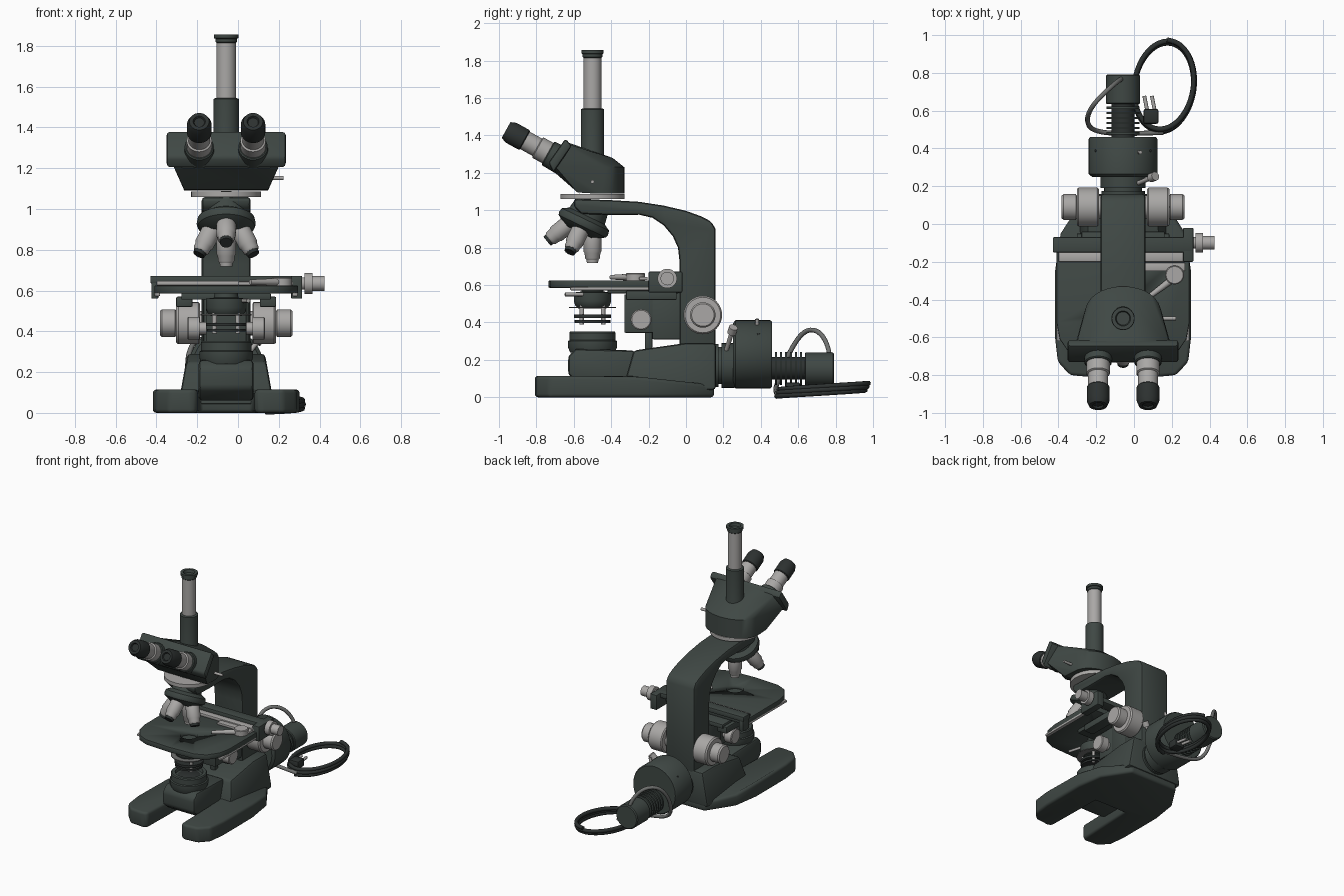
import bpy, bmesh, math
from mathutils import Vector, Matrix

if "Cube" in bpy.data.objects:
    bpy.data.objects.remove(bpy.data.objects["Cube"])

CX = -0.058      # x of the optical axis
AY = -0.5        # y of the optical axis


def material(name, rgb):
    m = bpy.data.materials.new(name)
    m.diffuse_color = (*rgb, 1)
    m.use_nodes = True
    m.node_tree.nodes["Principled BSDF"].inputs["Base Color"].default_value = m.diffuse_color
    return m


DARK = material("dark_green_grey_enamel", (0.050, 0.064, 0.058))
BLACK = material("black_fittings", (0.026, 0.031, 0.030))
LIGHT = material("satin_metal", (0.40, 0.39, 0.38))
GREY = material("grey_cable", (0.16, 0.165, 0.16))


def finish(name, bm, mat, bevel=0.0, segs=2):
    bmesh.ops.recalc_face_normals(bm, faces=bm.faces)
    if bevel:
        edges = [e for e in bm.edges if e.calc_face_angle(0) > math.radians(32)]
        bmesh.ops.bevel(bm, geom=edges, offset=bevel, segments=segs, profile=0.5,
                        affect='EDGES', clamp_overlap=True)
    me = bpy.data.meshes.new(name)
    bm.to_mesh(me)
    bm.free()
    me.materials.append(mat)
    ob = bpy.data.objects.new(name, me)
    bpy.context.collection.objects.link(ob)
    bpy.ops.object.select_all(action='DESELECT')
    ob.select_set(True)
    bpy.context.view_layer.objects.active = ob
    bpy.ops.object.shade_smooth_by_angle(angle=math.radians(35))
    return ob


def prism(name, pts, axis, lo, hi, mat, bevel=0.0, tweak=None, segs=2):
    """Extrude a closed outline: axis X takes (y,z), Z takes (x,y)."""
    place = {'X': lambda p, t: (t, p[0], p[1]), 'Z': lambda p, t: (p[0], p[1], t)}[axis]
    bm = bmesh.new()
    a = [bm.verts.new(place(p, lo)) for p in pts]
    b = [bm.verts.new(place(p, hi)) for p in pts]
    bm.faces.new(a)
    bm.faces.new(b)
    for i in range(len(pts)):
        j = (i + 1) % len(pts)
        bm.faces.new((a[i], a[j], b[j], b[i]))
    if tweak:
        for v in bm.verts:
            tweak(v.co)
    return finish(name, bm, mat, bevel, segs)


def box(name, x, y, z, mat, bevel=0.006):
    return prism(name, [(x[0], y[0]), (x[1], y[0]), (x[1], y[1]), (x[0], y[1])], 'Z', *z, mat, bevel)


def lathe(name, origin, direction, profile, mat, n=32):
    """Turned part: profile is (distance along axis, radius)."""
    q = Vector(direction).to_track_quat('Z', 'Y')
    bm = bmesh.new()
    rings = [[bm.verts.new(Vector(origin) + q @ Vector((r * math.cos(k * math.tau / n),
              r * math.sin(k * math.tau / n), t))) for k in range(n)] for t, r in profile]
    for a, b in zip(rings, rings[1:]):
        for k in range(n):
            j = (k + 1) % n
            bm.faces.new((a[k], a[j], b[j], b[k]))
    bm.faces.new(rings[0])
    bm.faces.new(rings[-1])
    return finish(name, bm, mat)


def cable(name, pts, radius, mat):
    cu = bpy.data.curves.new(name, 'CURVE')
    cu.dimensions = '3D'
    cu.bevel_depth, cu.bevel_resolution, cu.resolution_u = radius, 2, 6
    cu.use_fill_caps = True
    sp = cu.splines.new('NURBS')
    sp.points.add(len(pts) - 1)
    for p, co in zip(sp.points, pts):
        p.co = (*co, 1)
    sp.use_endpoint_u, sp.order_u = True, 3
    cu.materials.append(mat)
    ob = bpy.data.objects.new(name, cu)
    bpy.context.collection.objects.link(ob)
    bpy.ops.object.select_all(action='DESELECT')
    ob.select_set(True)
    bpy.context.view_layer.objects.active = ob
    bpy.ops.object.convert(target='MESH')


UP, DOWN, BACK = (0, 0, 1), (0, 0, -1), (0, 1, 0)


# Horseshoe foot
def foot_slope(co):
    if co.z > 0.05:
        co.z = 0.115 - 0.05 * max(0, (co.y + 0.3) / 0.46)


half = [(0.13, -0.33), (0.14, -0.79), (0.17, -0.81), (0.28, -0.80), (0.345, -0.73), (0.36, -0.60),
        (0.36, -0.25), (0.33, -0.05), (0.20, 0.15)]
outline = [(CX + u, y) for u, y in half] + [(CX - u, y) for u, y in reversed(half)]
prism("horseshoe_foot", outline, 'Z', 0, 0.11, DARK, 0.035, foot_slope, 3)


# Body under the arm, tapering upward
def body_taper(co):
    co.x = CX + (co.x - CX) * (1 - 0.8 * max(0, co.z - 0.05))


prism("base_body", [(-0.34, 0.04), (-0.28, 0.25), (0.0, 0.29), (0.16, 0.29), (0.16, 0.04)],
      'X', CX - 0.235, CX + 0.235, DARK, 0.018, body_taper)
prism("lamp_exit_block", [(-0.55, 0.06), (-0.63, 0.12), (-0.63, 0.22), (-0.59, 0.26), (-0.27, 0.25),
      (-0.27, 0.06)], 'X', CX - 0.135, CX + 0.135, DARK, 0.02)
lathe("field_lens_ring", (CX, AY, 0), UP, [(0.24, 0.12), (0.27, 0.132), (0.30, 0.132), (0.305, 0.124),
      (0.345, 0.124), (0.352, 0.118), (0.352, 0.095), (0.33, 0.09)], DARK, 40)
lathe("field_lens", (CX, AY, 0), UP, [(0.325, 0.085), (0.334, 0.07)], BLACK)


# Curved arm, narrower toward the nose
def arm_taper(co):
    co.x = CX + (co.x - CX) * (1 - 0.28 * min(1, max(0, (0.1 - co.y) / 0.4)))


prism("arm", [(0.158, 0.20), (0.158, 0.90), (0.135, 0.94), (0.08, 0.968), (0.0, 0.997), (-0.12, 1.025),
      (-0.25, 1.045), (-0.42, 1.055), (-0.60, 1.06), (-0.60, 1.02), (-0.56, 0.98), (-0.42, 0.975),
      (-0.25, 0.976), (-0.18, 0.96), (-0.12, 0.92), (-0.07, 0.86), (-0.043, 0.80), (-0.035, 0.73),
      (-0.035, 0.20)], 'X', CX - 0.12, CX + 0.12, DARK, 0.018)

# Focus knobs on both sides
for side, s in (("left", -1), ("right", 1)):
    lathe(side + "_coarse_knob", (CX, 0.09, 0.44), (s, 0, 0), [(0.10, 0.06), (0.128, 0.06), (0.128, 0.095),
          (0.135, 0.103), (0.235, 0.103), (0.245, 0.095)], LIGHT, 40)
    lathe(side + "_fine_knob", (CX, 0.09, 0.44), (s, 0, 0), [(0.245, 0.06), (0.25, 0.068), (0.315, 0.068),
          (0.325, 0.06)], LIGHT)
    lathe(side + "_condenser_knob", (CX, -0.24, 0.415), (s, 0, 0), [(0.09, 0.03), (0.13, 0.03),
          (0.13, 0.056), (0.185, 0.056), (0.19, 0.05)], LIGHT)

# Stage carrier and brackets
box("stage_slide", (CX - 0.11, CX + 0.11), (-0.18, -0.03), (0.31, 0.56), DARK)
box("condenser_carrier", (CX - 0.10, CX + 0.10), (-0.33, -0.17), (0.345, 0.55), DARK)
box("carrier_post", (CX - 0.02, CX + 0.02), (-0.22, -0.18), (0.25, 0.36), DARK)
box("stage_support", (CX - 0.22, CX + 0.22), (-0.42, -0.04), (0.555, 0.587), DARK)
for s in (-1, 1):
    box("support_rib", (CX + s * 0.205 - 0.04, CX + s * 0.205 + 0.04), (-0.32, -0.05), (0.52, 0.57), DARK)
    box("stage_side_rail", (CX + s * 0.338 - 0.014, CX + s * 0.338 + 0.014), (-0.62, -0.17), (0.572, 0.59), LIGHT)

# Stage plate with round opening
stage_half = [(0.0, -0.735), (0.20, -0.725), (0.28, -0.69), (0.335, -0.61), (0.352, -0.52), (0.352, -0.13)]
stage = prism("stage_plate", [(CX + u, y) for u, y in stage_half] +
              [(CX - u, y) for u, y in reversed(stage_half[1:])], 'Z', 0.585, 0.625, DARK, 0.006)
cutter = lathe("stage_hole_cutter", (CX, AY, 0.54), UP, [(0, 0.06), (0.15, 0.06)], DARK)
cutter.hide_render = True
cutter.hide_viewport = True
hole = stage.modifiers.new("opening", 'BOOLEAN')
hole.object, hole.operation, hole.solver = cutter, 'DIFFERENCE', 'EXACT'

# Mechanical slide mover
box("mover_bar", (-0.43, 0.315), (-0.15, -0.07), (0.635, 0.672), DARK)
box("mover_end_bracket", (0.26, 0.315), (-0.20, -0.02), (0.56, 0.672), DARK)
box("mover_left_hook", (-0.425, -0.39), (-0.15, -0.07), (0.56, 0.64), DARK)
box("mover_track", (-0.40, 0.28), (-0.20, -0.15), (0.625, 0.648), LIGHT)
box("slide_holder", (0.0, 0.27), (-0.25, -0.205), (0.626, 0.644), LIGHT, 0.004)
lathe("slide_finger", (0.06, -0.40, 0.642), (0.16, 0.12, 0), [(0, 0.012), (0.2, 0.02)], LIGHT, 12)
lathe("finger_pivot", (0.215, -0.27, 0.62), UP, [(0, 0.05), (0.04, 0.05), (0.045, 0.045)], LIGHT, 24)
lathe("mover_knob", (0.30, -0.10, 0.635), (1, 0, 0), [(0, 0.03), (0.025, 0.03), (0.025, 0.052),
      (0.065, 0.052), (0.065, 0.036), (0.125, 0.036)], LIGHT)

# Condenser under the stage
lathe("condenser_body", (CX, AY, 0), UP, [(0.475, 0.075), (0.49, 0.092), (0.515, 0.10), (0.56, 0.10),
      (0.565, 0.06), (0.60, 0.055)], DARK, 40)
lathe("condenser_shim", (CX, AY, 0), UP, [(0.478, 0.125), (0.484, 0.125)], GREY)
lathe("filter_holder", (CX, AY, 0), UP, [(0.425, 0.10), (0.442, 0.10)], BLACK)
lathe("filter_holder_lower", (CX, AY, 0), UP, [(0.398, 0.095), (0.412, 0.095)], BLACK)
for k in range(4):
    a = math.pi / 4 + k * math.pi / 2
    lathe("condenser_pin", (CX + 0.08 * math.cos(a), AY + 0.08 * math.sin(a), 0.39), UP,
          [(0, 0.012), (0.1, 0.012)], LIGHT, 12)
lathe("iris_lever", (CX + 0.08, AY - 0.05, 0.55), (0.3, -1, 0), [(0, 0.01), (0.1, 0.01)], LIGHT, 12)

# Revolving nosepiece and four objectives
n = Vector((0, -0.43, -0.9)).normalized()
lathe("nosepiece", (CX, -0.49, 1.05), n, [(0, 0.09), (0.09, 0.105), (0.11, 0.14), (0.135, 0.145),
      (0.15, 0.14), (0.185, 0.085)], DARK, 40)
apex = Vector((CX, AY, 1.03))
for k in range(4):
    d = Matrix.Rotation(k * math.pi / 2, 3, n) @ Vector(DOWN)
    lathe("objective_%d" % (k + 1), apex, d, [(0.12, 0.04), (0.135, 0.048), (0.25, 0.048), (0.26, 0.042),
          (0.285, 0.04), (0.295, 0.033)], LIGHT, 24)
    lathe("objective_tip_%d" % (k + 1), apex, d, [(0.28, 0.034), (0.312, 0.03)], LIGHT if k == 0 else BLACK, 24)

# Binocular head: hull of a D-shaped footprint, a sloping top and the front face
lathe("head_mount_ring", (CX, AY, 0), UP, [(1.06, 0.172), (1.087, 0.172)], LIGHT, 48)
bm = bmesh.new()
for k in range(17):
    a = math.pi * k / 16
    u, y = 0.205 * math.cos(a), -0.50 + 0.17 * math.sin(a) ** 0.8
    bm.verts.new((CX + u, y, 1.09))
    bm.verts.new((CX + u, y, 1.23))
    bm.verts.new((CX + u * 0.75, -0.52 + (y + 0.5) * 0.75, 1.28))
for s in (-1, 1):
    for u, y, z in ((0.205, -0.58, 1.095), (0.21, -0.70, 1.20), (0.27, -0.70, 1.235), (0.25, -0.65, 1.36),
                    (0.05, -0.64, 1.365)):
        bm.verts.new((CX + s * u, y, z))
bmesh.ops.convex_hull(bm, input=bm.verts)
bmesh.ops.dissolve_limit(bm, angle_limit=0.02, verts=bm.verts, edges=bm.edges)
finish("binocular_head", bm, DARK)
prism("eyepiece_plate", [(-0.645, 1.383), (-0.735, 1.255), (-0.71, 1.20), (-0.61, 1.345)], 'X',
      CX - 0.293, CX + 0.293, DARK, 0.014)
lathe("beam_lever", (CX + 0.18, AY, 1.152), (1, 0, 0), [(0, 0.01), (0.10, 0.01)], LIGHT, 12)

# Eyepieces
for side, x in (("left", CX - 0.132), ("right", CX + 0.132)):
    o, d = (x, -0.66, 1.262), (0, -0.875, 0.485)
    lathe(side + "_eyepiece_flange", o, d, [(0, 0.075), (0.085, 0.072), (0.09, 0.066)], DARK)
    lathe(side + "_eyepiece_sleeve", o, d, [(0.08, 0.062), (0.15, 0.062), (0.155, 0.053), (0.24, 0.053)], LIGHT)
    lathe(side + "_eyepiece", o, d, [(0.23, 0.055), (0.235, 0.06), (0.315, 0.06), (0.345, 0.048),
          (0.345, 0.03), (0.335, 0.025)], BLACK)

# Vertical photo tube
lathe("photo_tube_socket", (CX, AY, 0), UP, [(1.24, 0.075), (1.30, 0.062), (1.54, 0.062), (1.545, 0.05)], DARK)
lathe("photo_tube", (CX, AY, 0), UP, [(1.53, 0.048), (1.82, 0.048)], LIGHT)
lathe("photo_tube_cap", (CX, AY, 0), UP, [(1.815, 0.048), (1.82, 0.053), (1.835, 0.053), (1.838, 0.06),
      (1.856, 0.06), (1.856, 0.04), (1.835, 0.035)], DARK)

# Lamp housing, cooling fins and end cap
lathe("lamp_neck", (CX, 0, 0.17), BACK, [(0.14, 0.115), (0.175, 0.115), (0.175, 0.10), (0.19, 0.10),
      (0.19, 0.12), (0.26, 0.12)], DARK)
lathe("lamp_housing", (CX, 0, 0.23), BACK, [(0.25, 0.165), (0.265, 0.182), (0.45, 0.182), (0.46, 0.175)], DARK, 48)
lathe("fin_core", (CX, 0, 0.155), BACK, [(0.45, 0.06), (0.65, 0.06)], BLACK)
for k in range(6):
    lathe("cooling_fin_%d" % (k + 1), (CX, 0.475 + 0.027 * k, 0.155), BACK, [(0, 0.088), (0.011, 0.088)], DARK)
lathe("lamp_end_cap", (CX, 0, 0.15), BACK, [(0.635, 0.085), (0.64, 0.09), (0.785, 0.09), (0.792, 0.083)], DARK)
box("housing_slot_band", (CX - 0.15, CX + 0.15), (0.38, 0.395), (0.30, 0.345), BLACK)
lathe("housing_clamp_screw", (0.02, 0.38, 0.36), (0.25, 0, 1), [(0, 0.01), (0.06, 0.01)], LIGHT, 12)
lathe("neck_clamp_screw", (0.02, 0.215, 0.25), (0.6, 0.25, 0.8), [(0, 0.012), (0.12, 0.012), (0.12, 0.024),
      (0.16, 0.024)], LIGHT, 16)

# Cable coil, lead and plug
coil = []
for k in range(61):
    a = -math.pi / 2 + k / 60 * math.tau * 2.5
    w = 1 - 0.07 * math.sin(a * 0.4 + 0.6) ** 2
    coil.append((0.155 + 0.165 * w * math.cos(a) + 0.02 * math.sin(a), 0.73 + 0.245 * w * math.sin(a),
                 0.018 + 0.045 * k / 60 + 0.012 * math.sin(a)))
cable("cable_coil", coil, 0.014, BLACK)
cable("lamp_lead", [(-0.06, 0.77, 0.2), (-0.075, 0.765, 0.27), (-0.14, 0.71, 0.36), (-0.22, 0.63, 0.36),
      (-0.255, 0.55, 0.24), (-0.22, 0.49, 0.08), (-0.05, 0.475, 0.035), (0.155, 0.485, 0.02)], 0.013, GREY)
box("plug", (0.05, 0.13), (0.53, 0.61), (0.02, 0.08), BLACK, 0.012)
for x in (0.07, 0.11):
    lathe("plug_pin", (x, 0.60, 0.05), (-0.2, 1, 0), [(0, 0.01), (0.08, 0.01)], LIGHT, 12)
